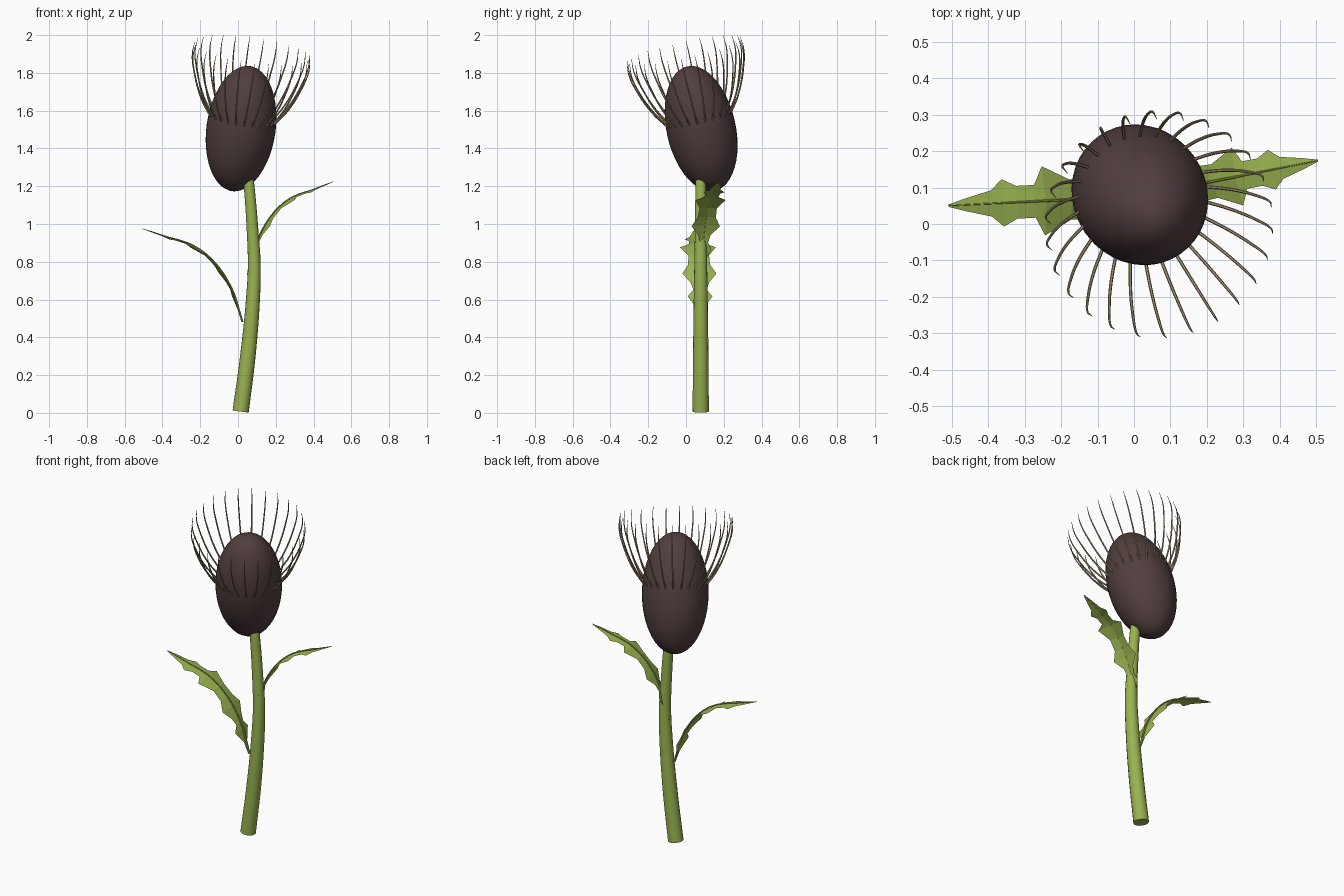
import bpy, bmesh, math
from mathutils import Vector, Matrix

if "Cube" in bpy.data.objects:
    bpy.data.objects.remove(bpy.data.objects["Cube"])


def material(name, rgb):
    m = bpy.data.materials.new(name)
    m.diffuse_color = (*rgb, 1)
    m.use_nodes = True
    m.node_tree.nodes["Principled BSDF"].inputs["Base Color"].default_value = m.diffuse_color
    return m


GREEN = material("leaf green", (0.32, 0.45, 0.08))
BROWN = material("dark brown", (0.083, 0.048, 0.048))
TAN = material("bristle tan", (0.42, 0.32, 0.19))


def tubes(name, paths, sides_res, steps, mat):
    """Tapered round tubes through paths of (point, radius)."""
    cu = bpy.data.curves.new(name, 'CURVE')
    cu.dimensions = '3D'
    cu.bevel_depth = 1.0
    cu.bevel_resolution = sides_res
    cu.use_fill_caps = True
    cu.resolution_u = steps
    for path in paths:
        sp = cu.splines.new('BEZIER')
        sp.bezier_points.add(len(path) - 1)
        for bp, (co, r) in zip(sp.bezier_points, path):
            bp.co = co
            bp.radius = r
            bp.handle_left_type = bp.handle_right_type = 'AUTO'
    cu.materials.append(mat)
    ob = bpy.data.objects.new(name, cu)
    bpy.context.collection.objects.link(ob)
    bpy.ops.object.select_all(action='DESELECT')
    bpy.context.view_layer.objects.active = ob
    ob.select_set(True)
    bpy.ops.object.convert(target='MESH')
    bpy.ops.object.shade_smooth_by_angle(angle=math.radians(50))
    return bpy.context.object


# Stem: gently bowed and tapering upward
stem_pts = [(0.014, 0.007, 0.043), (0.052, 0.3, 0.041), (0.079, 0.6, 0.037),
            (0.086, 0.78, 0.034), (0.078, 0.95, 0.031), (0.057, 1.22, 0.028),
            (0.05, 1.28, 0.026)]
tubes("stem", [[((x, 0.078, z), r) for x, z, r in stem_pts]], 6, 6, GREEN)

# Flower head: tilted ellipsoid
centre = Vector((0.016, 0.08, 1.505))
axis = Vector((0.14, -0.215, 0.966)).normalized()
u = Vector((axis.z, 0, -axis.x)).normalized()
v = axis.cross(u)
frame = Matrix((u, v, axis)).transposed().to_4x4()
bpy.ops.mesh.primitive_uv_sphere_add(segments=40, ring_count=24, radius=1)
head = bpy.context.object
head.name = "flower_head"
head.data.transform(Matrix.Translation(centre) @ frame @ Matrix.Diagonal((0.183, 0.183, 0.34, 1)))
head.data.materials.append(BROWN)
bpy.ops.object.shade_smooth_by_angle()

# Bristles: ring of curved hairs, profile as (distance from axis, height, thickness)
profile = [(0.17, 0.045, 0.0048), (0.235, 0.14, 0.0045), (0.29, 0.27, 0.004),
           (0.312, 0.36, 0.003), (0.308, 0.432, 0.0008)]
COUNT = 26
hairs = []
for i in range(COUNT):
    a = math.radians(-85.6) + i * math.tau / COUNT
    out = u * math.cos(a) + v * math.sin(a)
    hairs.append([(centre + out * r + axis * t, w) for r, t, w in profile])
tubes("bristles", hairs, 1, 5, TAN)

# Leaf stations: (reach, rise, half width) from base to tip, with jagged lobes
LEAF = [(0, 0, .005), (.02, .07, .016), (.04, .14, .065), (.055, .175, .035),
        (.075, .215, .05), (.105, .265, .09), (.14, .31, .058), (.19, .36, .055),
        (.262, .408, .095), (.29, .42, .045), (.34, .437, .045), (.378, .447, .065),
        (.41, .457, .036), (.48, .48, .018), (.53, .495, .003)]


def leaf(name, base, heading, reach, width, low_width):
    a = math.radians(heading)
    out = Vector((math.cos(a), math.sin(a), 0))
    side = Vector((-out.y, out.x, 0))
    up = Vector((0, 0, 1))
    mids = [Vector(base) + out * s * reach + up * h for s, h, _ in LEAF]
    bm = bmesh.new()
    rows, rib = [], []
    for i, (m, (_, h, w)) in enumerate(zip(mids, LEAF)):
        along = (mids[min(i + 1, len(mids) - 1)] - mids[max(i - 1, 0)]).normalized()
        top = along.cross(side)
        half = w * (width if h > 0.25 else low_width)
        r = 0.005 * (1 - i / len(LEAF)) + 0.001
        rib.append((m + top * r * 0.6, r))
        # blade edges droop a little below the midrib
        rows.append([bm.verts.new(m + (side * k - top * 0.14 * abs(k)) * half) for k in (-1, 0, 1)])
    for p, q in zip(rows, rows[1:]):
        for k in (0, 1):
            bm.faces.new((p[k], q[k], q[k + 1], p[k + 1]))
    bmesh.ops.recalc_face_normals(bm, faces=bm.faces)
    if sum(f.normal.z for f in bm.faces) < 0:
        bmesh.ops.reverse_faces(bm, faces=bm.faces)
    me = bpy.data.meshes.new(name)
    bm.to_mesh(me)
    bm.free()
    me.materials.append(GREEN)
    bpy.context.collection.objects.link(bpy.data.objects.new(name, me))
    # Midrib along the upper side of the blade
    tubes(name + "_midrib", [rib], 1, 2, GREEN)


leaf("left_leaf", (0.02, 0.077, 0.48), 182.9, 1.0, 1.0, 1.0)
leaf("right_leaf", (0.055, 0.085, 0.728), 11.2, 0.865, 0.85, 0.65)
